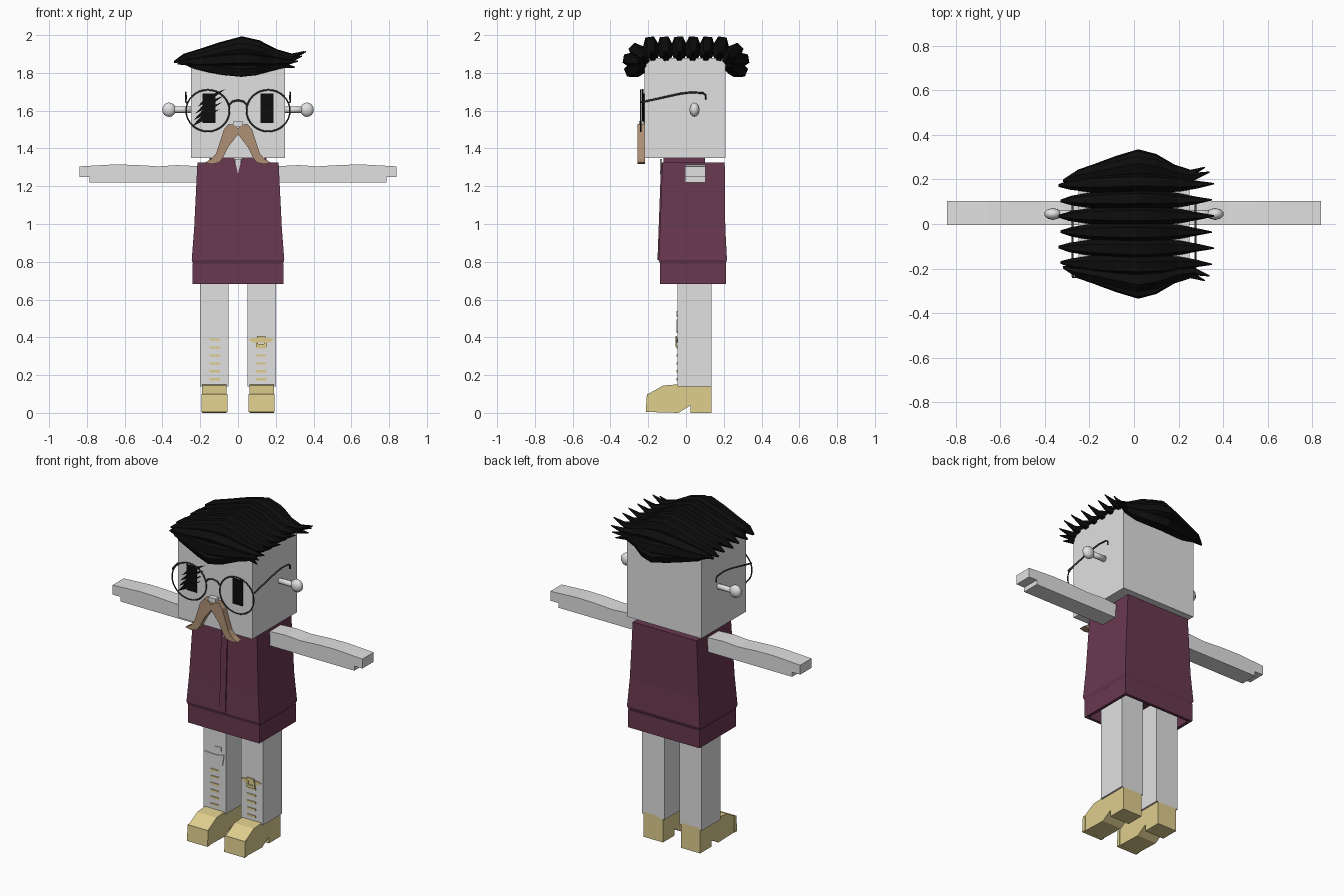
import bpy
import bmesh
from math import sin, cos, pi, radians
from mathutils import Vector

cube = bpy.data.objects.get("Cube")
if cube:
    bpy.data.objects.remove(cube, do_unlink=True)


def material(name, r, g, b):
    mat = bpy.data.materials.new(name)
    mat.use_nodes = True
    mat.diffuse_color = (r, g, b, 1)
    shader = next(n for n in mat.node_tree.nodes if n.type == "BSDF_PRINCIPLED")
    shader.inputs["Base Color"].default_value = (r, g, b, 1)
    shader.inputs["Roughness"].default_value = 0.8
    return mat


GREY = material("light grey", 0.75, 0.75, 0.75)
PLUM = material("plum cloth", 0.14, 0.04, 0.08)
GOLD = material("pale gold", 0.74, 0.62, 0.27)
BROWN = material("moustache brown", 0.43, 0.28, 0.18)
BLACK = material("black", 0.004, 0.004, 0.004)
WIRE = material("dark wire", 0.05, 0.05, 0.05)


def finish(name, bm, mat, smooth=False):
    bmesh.ops.recalc_face_normals(bm, faces=bm.faces)
    mesh = bpy.data.meshes.new(name)
    bm.to_mesh(mesh)
    bm.free()
    mesh.materials.append(mat)
    for poly in mesh.polygons:
        poly.use_smooth = smooth
    obj = bpy.data.objects.new(name, mesh)
    bpy.context.collection.objects.link(obj)
    return obj


def loft(name, rings, mat, closed=False, smooth=False):
    """Skin a list of equal rings; cap the ends unless closed."""
    bm = bmesh.new()
    rows = [[bm.verts.new(p) for p in ring] for ring in rings]
    n = len(rows[0])
    pairs = list(zip(rows, rows[1:]))
    if closed:
        pairs.append((rows[-1], rows[0]))
    for a, b in pairs:
        for i in range(n):
            j = (i + 1) % n
            bm.faces.new((a[i], a[j], b[j], b[i]))
    if not closed:
        bm.faces.new(rows[0])
        bm.faces.new(rows[-1])
    return finish(name, bm, mat, smooth)


def prism(name, outline, axis, lo, hi, mat, side=1):
    """Extrude a flat outline along x (outline is y, z) or y (outline is x, z)."""
    def place(d):
        if axis == "x":
            return [(side * d, a, b) for a, b in outline]
        return [(side * a, d, b) for a, b in outline]
    return loft(name, [place(lo), place(hi)], mat)


def box(name, x0, x1, y0, y1, z0, z1, mat, side=1):
    return prism(name, [(x0, z0), (x1, z0), (x1, z1), (x0, z1)], "y", y0, y1, mat, side)


def tube(name, path, radius, mat, sides=6, closed=False):
    """Round wire through the path points."""
    pts = [Vector(p) for p in path]
    rings = []
    for i, p in enumerate(pts):
        before = pts[i - 1] if i or closed else p
        after = pts[(i + 1) % len(pts)] if closed or i + 1 < len(pts) else p
        d = (after - before).normalized()
        u = d.cross(Vector((0, 1, 0)) if abs(d.y) < 0.7 else Vector((1, 0, 0))).normalized()
        v = d.cross(u)
        rings.append([p + radius * (u * cos(2 * pi * k / sides) + v * sin(2 * pi * k / sides))
                      for k in range(sides)])
    return loft(name, rings, mat, closed, True)


def rect(w, y0, y1, z):
    return [(-w, y0, z), (w, y0, z), (w, y1, z), (-w, y1, z)]


# Head, neck and nose
box("head", -0.25, 0.25, -0.22, 0.21, 1.35, 1.88, GREY)
box("neck", -0.1, 0.1, -0.08, 0.08, 1.3, 1.36, GREY)
box("nose", -0.025, 0.025, -0.25, -0.21, 1.515, 1.545, GREY)

# Jacket body flaring to the waist, with a hem band open underneath
loft("jacket", [rect(0.215, -0.125, 0.205, 1.325), rect(0.232, -0.137, 0.208, 0.98),
                rect(0.245, -0.145, 0.217, 0.81), rect(0.238, -0.138, 0.21, 0.79),
                rect(0.23, -0.13, 0.2, 0.79)], PLUM)
loft("jacket_hem", [rect(0.23, -0.13, 0.2, 0.8), rect(0.24, -0.137, 0.213, 0.79),
                    rect(0.24, -0.137, 0.213, 0.682), rect(0.222, -0.12, 0.195, 0.682),
                    rect(0.222, -0.12, 0.195, 0.77)], PLUM)
prism("front_placket", [(-0.132, 1.325), (-0.151, 0.81), (-0.14, 0.81), (-0.12, 1.325)],
      "x", -0.02, 0.02, PLUM)
prism("open_neck", [(-0.018, 1.345), (0.018, 1.345), (0, 1.265)], "y", -0.137, -0.128, GREY)

# Lock cross-sections along the sweep: x, lift, radial size, half width
LOCK = [(-0.33, -0.015, 0.005, 0.006), (-0.28, 0.005, 0.025, 0.022),
        (-0.19, 0.02, 0.04, 0.036), (-0.09, 0.045, 0.05, 0.043),
        (0.02, 0.065, 0.062, 0.045), (0.11, 0.05, 0.055, 0.042),
        (0.2, 0.018, 0.037, 0.032), (0.28, 0.012, 0.018, 0.017), (0.35, 0.04, 0.003, 0.003)]


def hair_lock(y, z, tilt, shift):
    out = Vector((0, sin(radians(tilt)), cos(radians(tilt))))
    across = Vector((0, out.z, -out.y))
    rings = []
    for x, lift, tall, wide in LOCK:
        mid = Vector((x * (1 + shift), y, z)) + out * lift
        rings.append([mid + out * tall * cos(k * pi / 3 + pi / 6)
                      + across * wide * sin(k * pi / 3 + pi / 6) for k in range(6)])
    loft("hair_lock", rings, BLACK)


# Top rows of hair, then the locks draping over the front and back edges
for i in range(6):
    row = -0.175 + 0.07 * i
    hair_lock(row, 1.873, row * 50, 0.03 * (i % 2))
for side in (-1, 1):
    hair_lock(side * 0.205, 1.86, side * 45, -0.03)
    hair_lock(side * 0.215, 1.855, side * 80, -0.09)
    hair_lock(side * 0.21, 1.845, side * 112, -0.14)

# Eyes, with slanted lashes over the right one
for side in (-1, 1):
    box("eye", 0.12, 0.188, -0.226, -0.218, 1.535, 1.69, BLACK, side)
for i in range(4):
    z = 1.565 + 0.035 * i
    x = -0.165 + 0.01 * i
    prism("eye_lash", [(x - 0.08, z - 0.05), (x - 0.02, z - 0.02), (x + 0.07, z + 0.045),
                       (x - 0.03, z + 0.005)], "y", -0.232, -0.225, BLACK)

# Round glasses
tube("glasses_bridge", [(-0.048, -0.24, 1.63), (-0.03, -0.24, 1.648), (0, -0.24, 1.655),
                        (0.03, -0.24, 1.648), (0.048, -0.24, 1.63)], 0.005, WIRE)

for side in (-1, 1):
    hoop = [(side * 0.16 + 0.115 * cos(a * pi / 16), -0.24, 1.6 + 0.11 * sin(a * pi / 16))
            for a in range(32)]
    tube("glasses_rim", hoop, 0.004, WIRE, closed=True)
    tube("glasses_temple", [(side * x, y, z) for x, y, z in (
        (0.268, -0.24, 1.642), (0.276, -0.235, 1.645), (0.276, -0.03, 1.69),
        (0.276, 0.03, 1.697), (0.276, 0.09, 1.693), (0.276, 0.105, 1.682),
        (0.276, 0.105, 1.66))], 0.005, WIRE)

    # Ears: a stalk with a flattened faceted knob
    tube("ear_stalk", [(side * 0.24, 0.045, 1.605), (side * 0.35, 0.045, 1.605)], 0.017, GREY, 8)
    bm = bmesh.new()
    bmesh.ops.create_uvsphere(bm, u_segments=10, v_segments=8, radius=0.038)
    bmesh.ops.scale(bm, vec=(1, 0.7, 1), verts=bm.verts)
    bmesh.ops.translate(bm, vec=(side * 0.365, 0.045, 1.605), verts=bm.verts)
    finish("ear_knob", bm, GREY, True)

    # Drooping moustache half
    prism("moustache_half", [(0, 1.505), (0.02, 1.525), (0.05, 1.53), (0.075, 1.5),
                             (0.09, 1.45), (0.115, 1.375), (0.14, 1.345), (0.175, 1.325),
                             (0.14, 1.317), (0.1, 1.325), (0.08, 1.35), (0.05, 1.41),
                             (0, 1.475)], "y", -0.257, -0.217, BROWN, side)

    # Collar flap
    prism("collar", [(0.008, 1.3), (0.022, 1.355), (0.15, 1.355), (0.15, 1.3)],
          "y", -0.12, 0.1, PLUM, side)

    # Arm with a stepped hand
    prism("arm", [(0.2, 1.22), (0.785, 1.22), (0.785, 1.248), (0.84, 1.248), (0.84, 1.305),
                  (0.66, 1.315), (0.55, 1.313), (0.42, 1.305), (0.32, 1.312), (0.2, 1.305)],
          "y", -0.005, 0.103, GREY, side)

    # Leg and heeled shoe
    box("leg", 0.05, 0.2, -0.045, 0.135, 0.14, 0.775, GREY, side)
    prism("shoe", [(0.135, 0), (0.135, 0.152), (-0.03, 0.152), (-0.12, 0.145), (-0.2, 0.1),
                   (-0.21, 0.005), (-0.04, 0), (0.025, 0.04), (0.025, 0)],
          "x", 0.06, 0.19, GOLD, side)
    prism("toe_welt", [(-0.213, 0.004), (-0.207, 0.1), (-0.19, 0.1), (-0.19, 0.004)],
          "x", 0.056, 0.194, GOLD, side)

    # Lace marks up the shin
    for i in range(6 if side < 0 else 5):
        z = 0.172 + 0.042 * i
        box("lace_mark", 0.095, 0.152, -0.049, -0.043, z, z + 0.012, GOLD, side)

# Buckled strap on the left shin
prism("strap", [(0.055, 0.39), (0.08, 0.372), (0.165, 0.372), (0.19, 0.39), (0.165, 0.397),
                (0.08, 0.397)], "y", -0.051, -0.043, GOLD)
box("buckle", 0.095, 0.15, -0.056, -0.048, 0.35, 0.366, GOLD)
box("buckle", 0.1, 0.145, -0.056, -0.048, 0.392, 0.408, GOLD)
for x in (0.095, 0.138):
    box("buckle", x, x + 0.012, -0.056, -0.048, 0.366, 0.392, GOLD)

# Patches on the right knee
prism("knee_patch", [(-0.19, 0.49), (-0.175, 0.435), (-0.14, 0.425), (-0.07, 0.43),
                     (-0.06, 0.495), (-0.12, 0.485)], "y", -0.05, -0.043, GREY)
prism("small_patch", [(-0.14, 0.51), (-0.08, 0.512), (-0.08, 0.54), (-0.12, 0.535)],
      "y", -0.05, -0.043, GREY)
